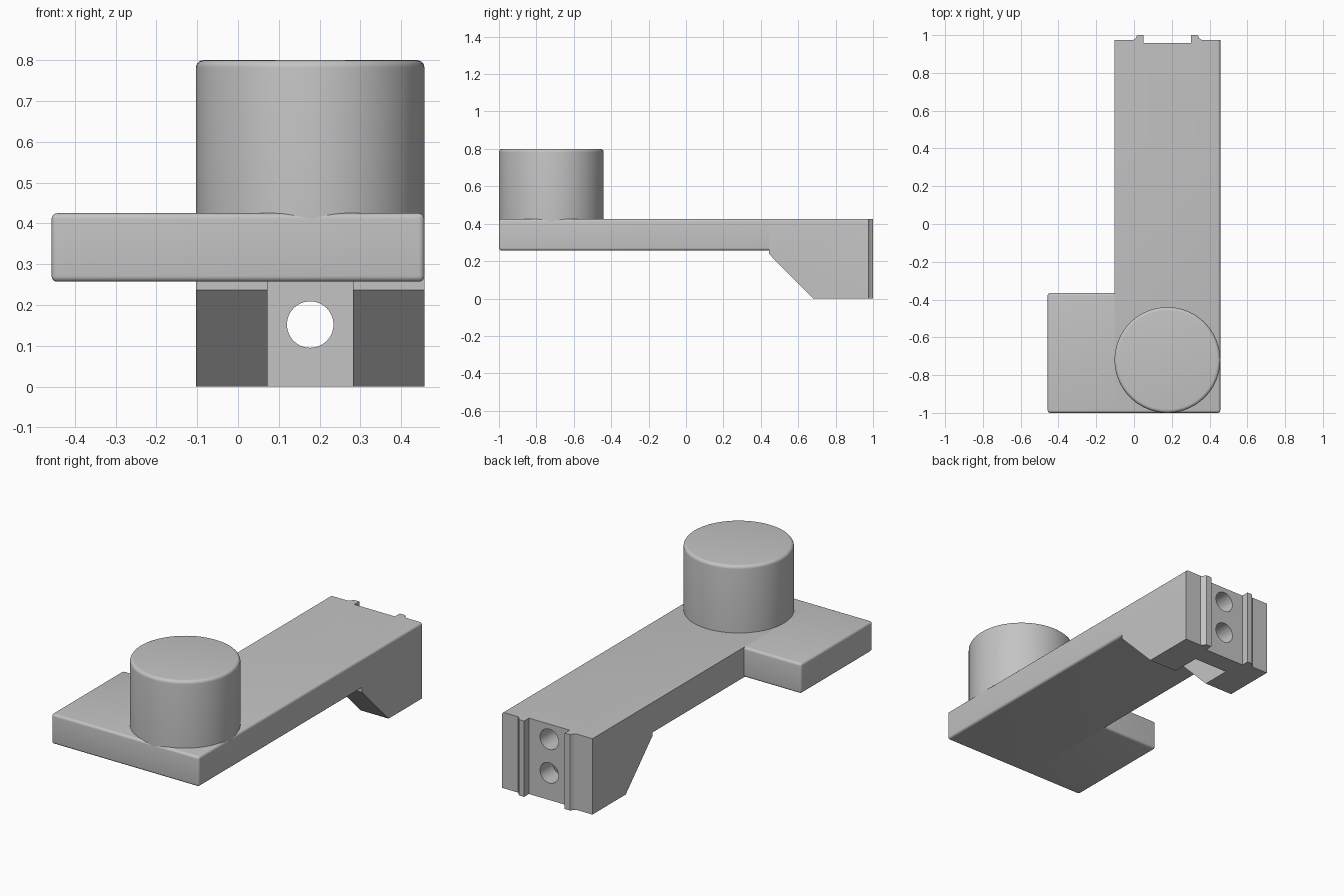
import bpy, bmesh, math
from mathutils import Vector

if "Cube" in bpy.data.objects:
    bpy.data.objects.remove(bpy.data.objects["Cube"], do_unlink=True)

grey = bpy.data.materials.new("plain_grey")
grey.use_nodes = True
colour = (0.55, 0.55, 0.55, 1)
grey.diffuse_color = colour
grey.node_tree.nodes["Principled BSDF"].inputs["Base Color"].default_value = colour

LEFT, RIGHT = 0.457, -0.103      # arm sides
MID = (LEFT + RIGHT) / 2
TOP, UNDER = 0.425, 0.257        # arm thickness
JOINT, BACK = 0.445, 0.975
ROUND = 0.014
X, Y, Z = Vector((1, 0, 0)), Vector((0, 1, 0)), Vector((0, 0, 1))


def prism(name, points, direction, rounded=()):
    """Extrude a polygon; round each edge whose two faces point in listed directions."""
    bm = bmesh.new()
    face = bm.faces.new([bm.verts.new(p) for p in points])
    new = bmesh.ops.extrude_face_region(bm, geom=[face])["geom"]
    bmesh.ops.translate(bm, vec=direction,
                        verts=[v for v in new if isinstance(v, bmesh.types.BMVert)])
    bmesh.ops.recalc_face_normals(bm, faces=bm.faces)
    bm.normal_update()

    def listed(f):
        return any(f.normal.dot(d) > 0.99 for d in rounded)

    edges = [e for e in bm.edges if all(listed(f) for f in e.link_faces)]
    if edges:
        bmesh.ops.bevel(bm, geom=edges, offset=ROUND, segments=5, profile=0.5,
                        affect="EDGES", clamp_overlap=True)
    mesh = bpy.data.meshes.new(name)
    bm.to_mesh(mesh)
    bm.free()
    obj = bpy.data.objects.new(name, mesh)
    bpy.context.collection.objects.link(obj)
    mesh.materials.append(grey)
    return obj


def box(name, lo, hi, rounded=()):
    (x0, y0, z0), (x1, y1, z1) = lo, hi
    base = [(x0, y0, z0), (x1, y0, z0), (x1, y1, z0), (x0, y1, z0)]
    return prism(name, base, Z * (z1 - z0), rounded)


def select_only(obj):
    bpy.ops.object.select_all(action="DESELECT")
    obj.select_set(True)
    bpy.context.view_layer.objects.active = obj


def cut(obj, cutter):
    mod = obj.modifiers.new("cut", "BOOLEAN")
    mod.operation, mod.solver, mod.object = "DIFFERENCE", "EXACT", cutter
    select_only(obj)
    bpy.ops.object.modifier_apply(modifier=mod.name)
    bpy.data.objects.remove(cutter, do_unlink=True)


def smooth(obj):
    select_only(obj)
    bpy.ops.object.shade_smooth_by_angle(angle=math.radians(35))


# Long arm and the side plate that makes the foot of the L
arm = box("arm", (RIGHT, -1, UNDER), (LEFT, JOINT, TOP), (X, -Y, Z, -Z))
plate = box("side_plate", (-LEFT, -1, UNDER), (RIGHT, -0.365, TOP), (-X, Y, -Y, Z, -Z))

# Round knob with a softened top rim
bpy.ops.mesh.primitive_cylinder_add(vertices=96, radius=0.28, depth=0.39,
                                    location=(MID, -0.72, 0.605))
knob = bpy.context.object
knob.name = "knob"
knob.data.materials.append(grey)
bm = bmesh.new()
bm.from_mesh(knob.data)
rim = [e for e in bm.edges if all(v.co.z > 0 for v in e.verts)]
bmesh.ops.bevel(bm, geom=rim, offset=0.018, segments=5, profile=0.5, affect="EDGES")
bm.to_mesh(knob.data)
bm.free()

# Mounting block with a sloped front
side = [(JOINT, TOP), (JOINT, 0.237), (0.68, 0), (BACK, 0), (BACK, TOP)]
block = prism("mounting_block", [(RIGHT, y, z) for y, z in side], X * (LEFT - RIGHT), (X, Z))

# Slot between the gussets, recess in the back, two bolt holes
cut(block, box("slot_cutter", (MID - 0.105, 0.3, -0.1), (MID + 0.105, 0.845, UNDER)))
cut(block, box("recess_cutter", (MID - 0.126, 0.957, -0.1), (MID + 0.126, 1.1, 0.6)))
for height in (0.152, 0.34):
    bpy.ops.mesh.primitive_cylinder_add(vertices=48, radius=0.057, depth=0.4,
                                        location=(MID, 0.9, height),
                                        rotation=(math.pi / 2, 0, 0))
    hole = bpy.context.object
    hole.data.materials.append(grey)
    cut(block, hole)

# Locating ribs beside the recess, mirrored about the block centre
rib = [(0.126, BACK), (0.126, 1), (0.158, 1), (0.164, 0.993),
       (0.168, 0.983), (0.18, BACK)]
ribs = [prism(name, [(MID + s * x, y, 0) for x, y in rib], Z * TOP)
        for name, s in (("left_rib", 1), ("right_rib", -1))]

for part in [arm, plate, knob, block] + ribs:
    smooth(part)
